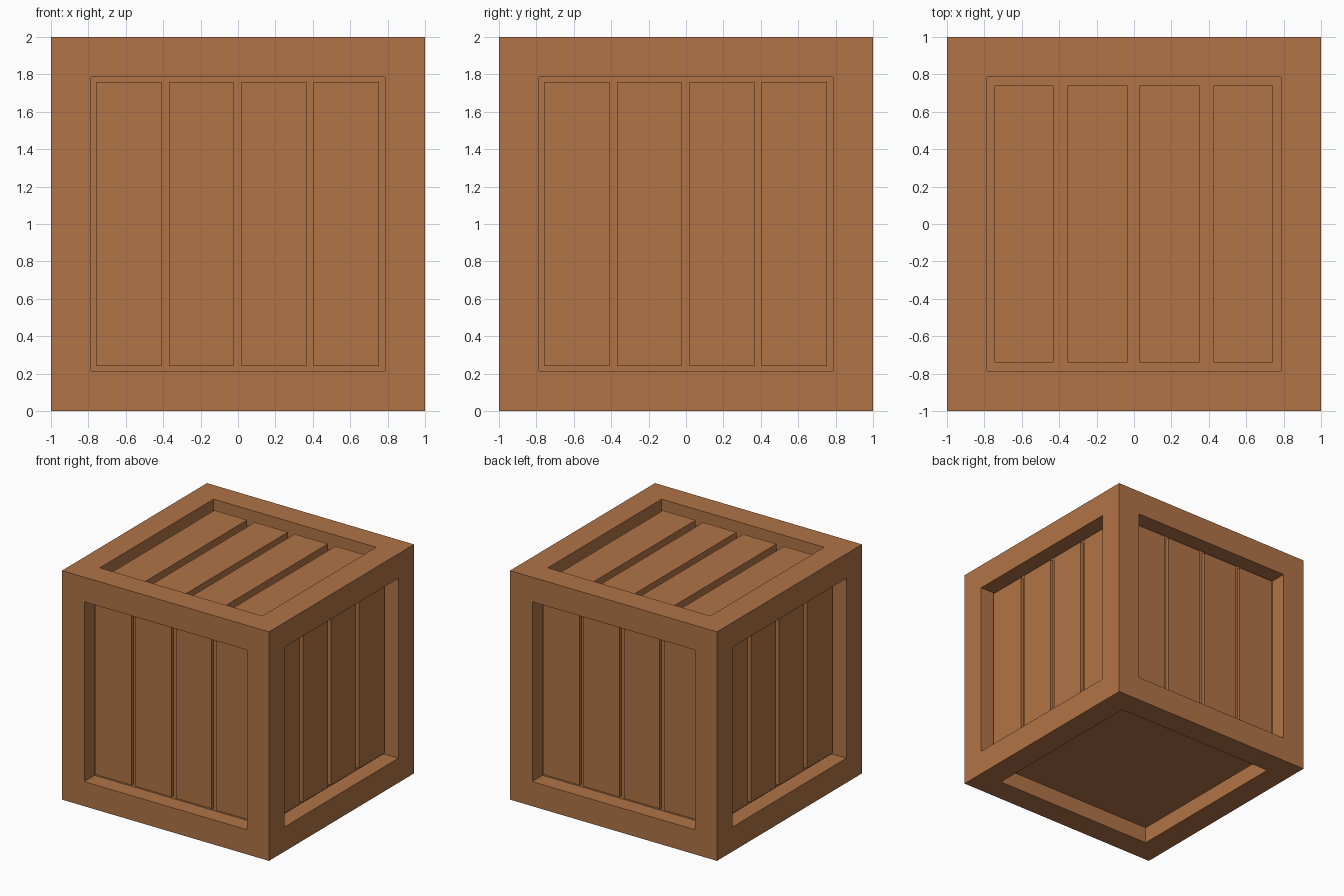
import bpy, bmesh, math
from mathutils import Matrix, Vector

if "Cube" in bpy.data.objects:
    bpy.data.objects.remove(bpy.data.objects["Cube"])

wood = bpy.data.materials.new("warm wood")
wood.diffuse_color = (0.440, 0.174, 0.061, 1)
wood.use_nodes = True
wood.node_tree.nodes["Principled BSDF"].inputs["Base Color"].default_value = wood.diffuse_color

BORDER = 0.215    # width of the frame around each face
RECESS = 0.143    # depth of the sunken panels
CENTRE = Matrix.Translation((0, 0, 1))


def add_object(name, bm):
    bmesh.ops.recalc_face_normals(bm, faces=bm.faces)
    mesh = bpy.data.meshes.new(name)
    bm.to_mesh(mesh)
    bm.free()
    mesh.materials.append(wood)
    obj = bpy.data.objects.new(name, mesh)
    bpy.context.collection.objects.link(obj)
    return obj


def add_planks(name, spans, half_len, surface, rotation):
    """Four boards on the +z side of the crate, turned to their side by rotation."""
    bm = bmesh.new()
    bottom = 1 - RECESS - 0.002
    for a, b in spans:
        size = Vector((b - a, 2 * half_len, surface - bottom))
        mid = Vector(((a + b) / 2, 0, (surface + bottom) / 2))
        bmesh.ops.create_cube(bm, size=1, matrix=CENTRE @ rotation @ Matrix.Translation(mid)
                              @ Matrix.Diagonal(size).to_4x4())
    return add_object(name, bm)


# Crate body: cube with a sunken panel on every face
bm = bmesh.new()
bmesh.ops.create_cube(bm, size=2, matrix=CENTRE)
panels = list(bm.faces)
bmesh.ops.inset_individual(bm, faces=panels, thickness=BORDER, use_even_offset=True)
bmesh.ops.inset_individual(bm, faces=panels, thickness=0, depth=-RECESS)
add_object("crate_frame", bm)

# Upright planks on the four walls
side_spans = [(-0.76, -0.41), (-0.37, -0.025), (0.02, 0.365), (0.405, 0.755)]
stand_up = Matrix.Rotation(math.radians(90), 4, 'X')
for i, side in enumerate(("front", "right", "back", "left")):
    turn = Matrix.Rotation(math.radians(90 * i), 4, 'Z')
    add_planks(side + "_planks", side_spans, 0.76, 0.885, turn @ stand_up)

# Thicker, wider-spaced lid planks
lid_spans = [(-0.745, -0.43), (-0.355, -0.035), (0.03, 0.35), (0.425, 0.74)]
add_planks("lid_planks", lid_spans, 0.74, 0.93, Matrix.Identity(4))
